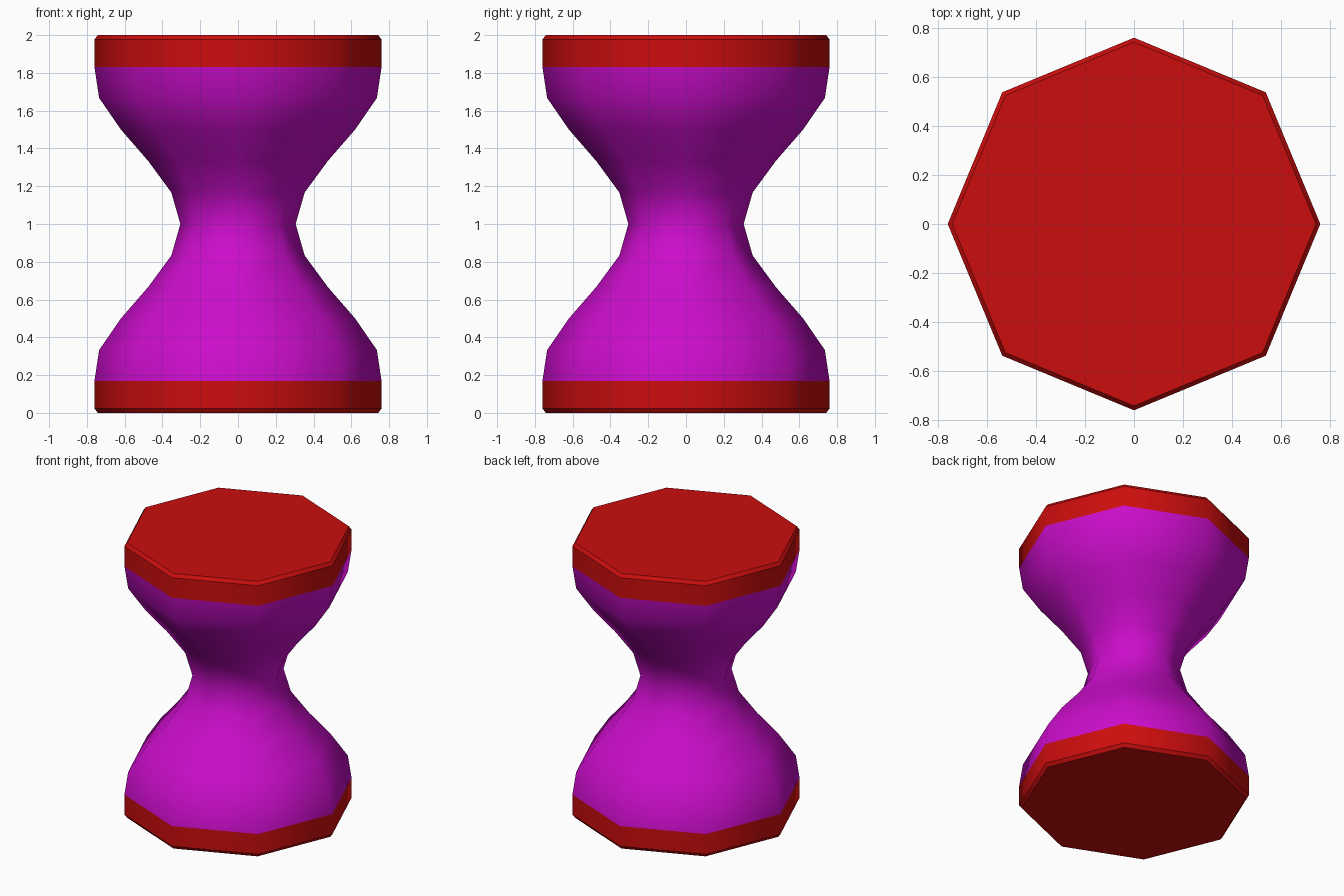
import bpy
import bmesh
import math

cube = bpy.data.objects.get("Cube")
if cube:
    bpy.data.objects.remove(cube, do_unlink=True)

SIDES = 8


def make_material(name, colour):
    mat = bpy.data.materials.new(name)
    mat.use_nodes = True
    mat.diffuse_color = colour
    mat.node_tree.nodes["Principled BSDF"].inputs["Base Color"].default_value = colour
    return mat


def lathe(name, profile, mat, sharp_heights=(), cap_ends=False):
    """Turn (radius, z) points into an eight-sided smooth shell."""
    bm = bmesh.new()
    rings = []
    for r, z in profile:
        angles = [2 * math.pi * i / SIDES for i in range(SIDES)]
        rings.append([bm.verts.new((r * math.cos(a), r * math.sin(a), z)) for a in angles])
    for low, high in zip(rings, rings[1:]):
        for i in range(SIDES):
            j = (i + 1) % SIDES
            bm.faces.new((low[i], low[j], high[j], high[i]))
    if cap_ends:
        bm.faces.new(rings[0])
        bm.faces.new(rings[-1])
    bmesh.ops.recalc_face_normals(bm, faces=bm.faces)
    for face in bm.faces:
        face.smooth = True
    # Keep the chosen horizontal edge loops crisp
    for edge in bm.edges:
        za, zb = (v.co.z for v in edge.verts)
        if abs(za - zb) < 1e-5 and any(abs(za - h) < 1e-4 for h in sharp_heights):
            edge.smooth = False
    mesh = bpy.data.meshes.new(name)
    bm.to_mesh(mesh)
    bm.free()
    mesh.materials.append(mat)
    obj = bpy.data.objects.new(name, mesh)
    bpy.context.collection.objects.link(obj)
    return obj


purple = make_material("purple", (0.6, 0.004, 0.6, 1))
red = make_material("red", (0.6, 0.004, 0.004, 1))

# Waisted body, mirrored about its narrow middle
lower = [(0.76, 0.17), (0.735, 0.333), (0.62, 0.5), (0.475, 0.667), (0.353, 0.833)]
upper = [(r, 2 - z) for r, z in reversed(lower)]
lathe("body", lower + [(0.305, 1.0)] + upper, purple)

# End caps with a narrow chamfer on the outer rim
cap = [(0.742, 0.0), (0.76, 0.024), (0.76, 0.17)]
lathe("bottom_cap", cap, red, [0.0, 0.024, 0.17], cap_ends=True)
lathe("top_cap", [(r, 2 - z) for r, z in reversed(cap)], red, [2.0, 1.976, 1.83], cap_ends=True)
